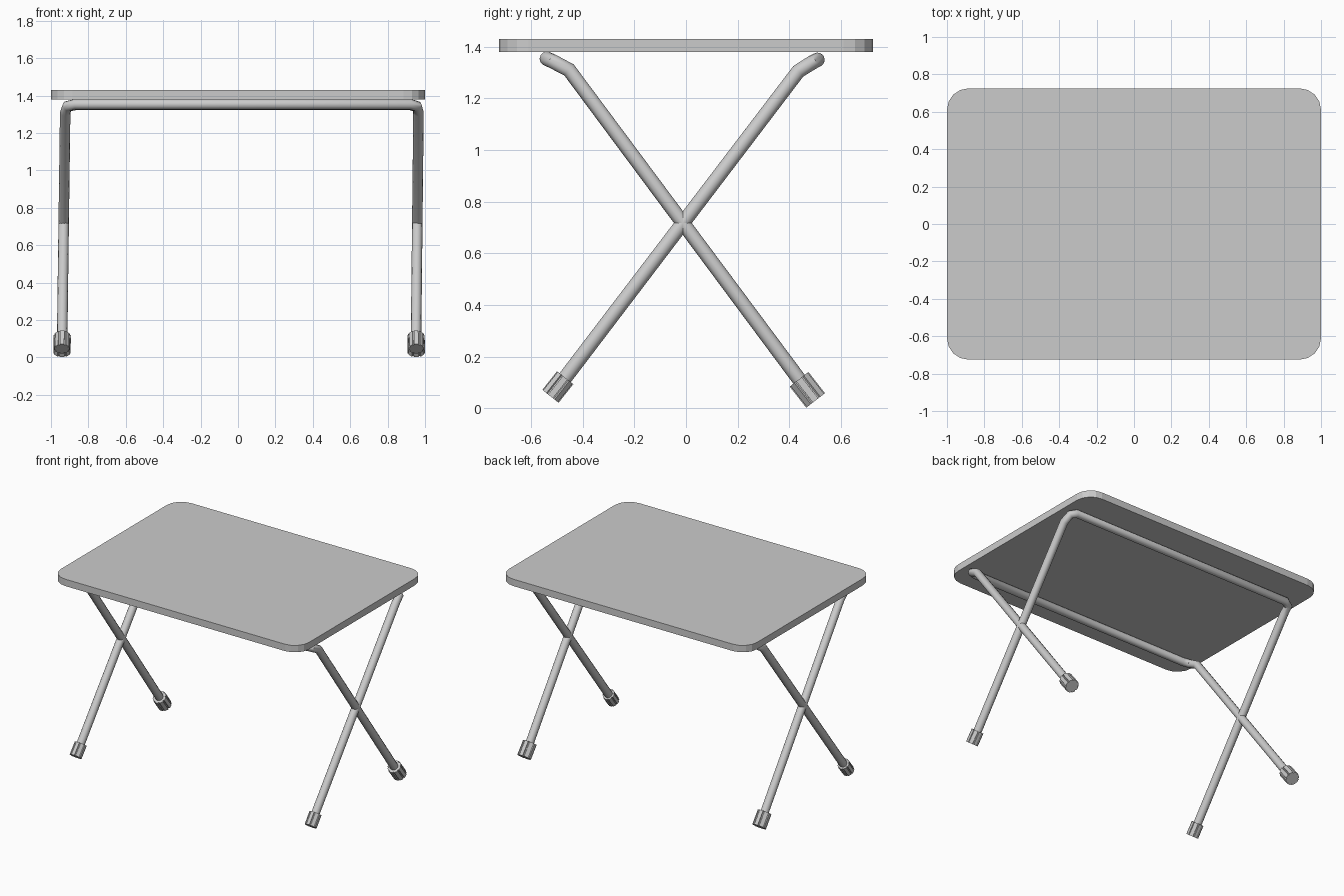
import bpy, bmesh, math
from mathutils import Vector

if "Cube" in bpy.data.objects:
    bpy.data.objects.remove(bpy.data.objects["Cube"])

grey = bpy.data.materials.new("light grey")
grey.diffuse_color = (0.6, 0.6, 0.6, 1)
grey.use_nodes = True
grey.node_tree.nodes["Principled BSDF"].inputs["Base Color"].default_value = grey.diffuse_color


def finish(bm, name):
    bmesh.ops.recalc_face_normals(bm, faces=bm.faces)
    me = bpy.data.meshes.new(name)
    bm.to_mesh(me)
    bm.free()
    me.materials.append(grey)
    ob = bpy.data.objects.new(name, me)
    bpy.context.collection.objects.link(ob)
    return ob


def prism(name, outline, base, height):
    """Extrude an outline of 3D points along a vector."""
    bm = bmesh.new()
    low = [bm.verts.new(base + p) for p in outline]
    high = [bm.verts.new(base + p + height) for p in outline]
    bm.faces.new(low)
    bm.faces.new(high)
    n = len(low)
    for i in range(n):
        j = (i + 1) % n
        bm.faces.new((low[i], low[j], high[j], high[i]))
    return finish(bm, name)


def tube(name, points, radius):
    """Round bar that follows a path."""
    cu = bpy.data.curves.new(name, 'CURVE')
    cu.dimensions = '3D'
    cu.bevel_depth = radius
    cu.bevel_resolution = 4
    cu.use_fill_caps = True
    sp = cu.splines.new('POLY')
    sp.points.add(len(points) - 1)
    for pt, co in zip(sp.points, points):
        pt.co = (*co, 1)
    ob = bpy.data.objects.new(name, cu)
    bpy.context.collection.objects.link(ob)
    cu.materials.append(grey)
    bpy.ops.object.select_all(action='DESELECT')
    ob.select_set(True)
    bpy.context.view_layer.objects.active = ob
    bpy.ops.object.convert(target='MESH')
    bpy.ops.object.shade_smooth_by_angle(angle=math.radians(40))


# Table top with rounded corners
r, sx, sy = 0.115, 1.0, 0.725
outline = []
for q, (cx, cy) in enumerate([(1, 1), (-1, 1), (-1, -1), (1, -1)]):
    for k in range(5):
        a = math.radians(90 * q + 22.5 * k)
        outline.append(Vector((cx * (sx - r) + r * math.cos(a),
                               cy * (sy - r) + r * math.sin(a), 0)))
prism("table_top", outline, Vector((0, 0, 1.38)), Vector((0, 0, 0.05)))


def foot(name, tip, start, radius):
    """Fluted rubber cap: eight ribs with narrow grooves."""
    axis = start - tip
    u = Vector((1, 0, 0))
    v = axis.normalized().cross(u)
    ring = []
    for i in range(8):
        for off, rad in ((-16, 1), (16, 1), (19, 0.85), (26, 0.85)):
            a = math.radians(45 * i + off)
            ring.append((u * math.cos(a) + v * math.sin(a)) * radius * rad)
    prism(name, ring, tip, axis)


# Two crossing U frames; each: bar (y, z), bend (y, z), foot start, foot tip, foot radius
frames = {
    "front_frame": ((-0.54, 1.354), (-0.453, 1.31), (0.438, 0.112), (0.502, 0.03), 0.048),
    "back_frame": ((0.51, 1.35), (0.435, 1.305), (-0.468, 0.118), (-0.525, 0.046), 0.042),
}
for name, (bar, bend, start, tip, rad) in frames.items():
    mid = (bar[0] * 0.72 + bend[0] * 0.28, bar[1] * 0.8 + bend[1] * 0.2 - 0.002)
    left = [(-0.94, *start), (-0.924, *bend), (-0.914, *mid), (-0.87, *bar)]
    right = [(0.92, *bar), (0.957, *mid), (0.965, *bend), (0.952, *start)]
    tube(name, left + right, 0.028)
    foot(name + "_left_foot", Vector((-0.941, *tip)), Vector((-0.94, *start)), rad)
    foot(name + "_right_foot", Vector((0.953, *tip)), Vector((0.952, *start)), rad)
